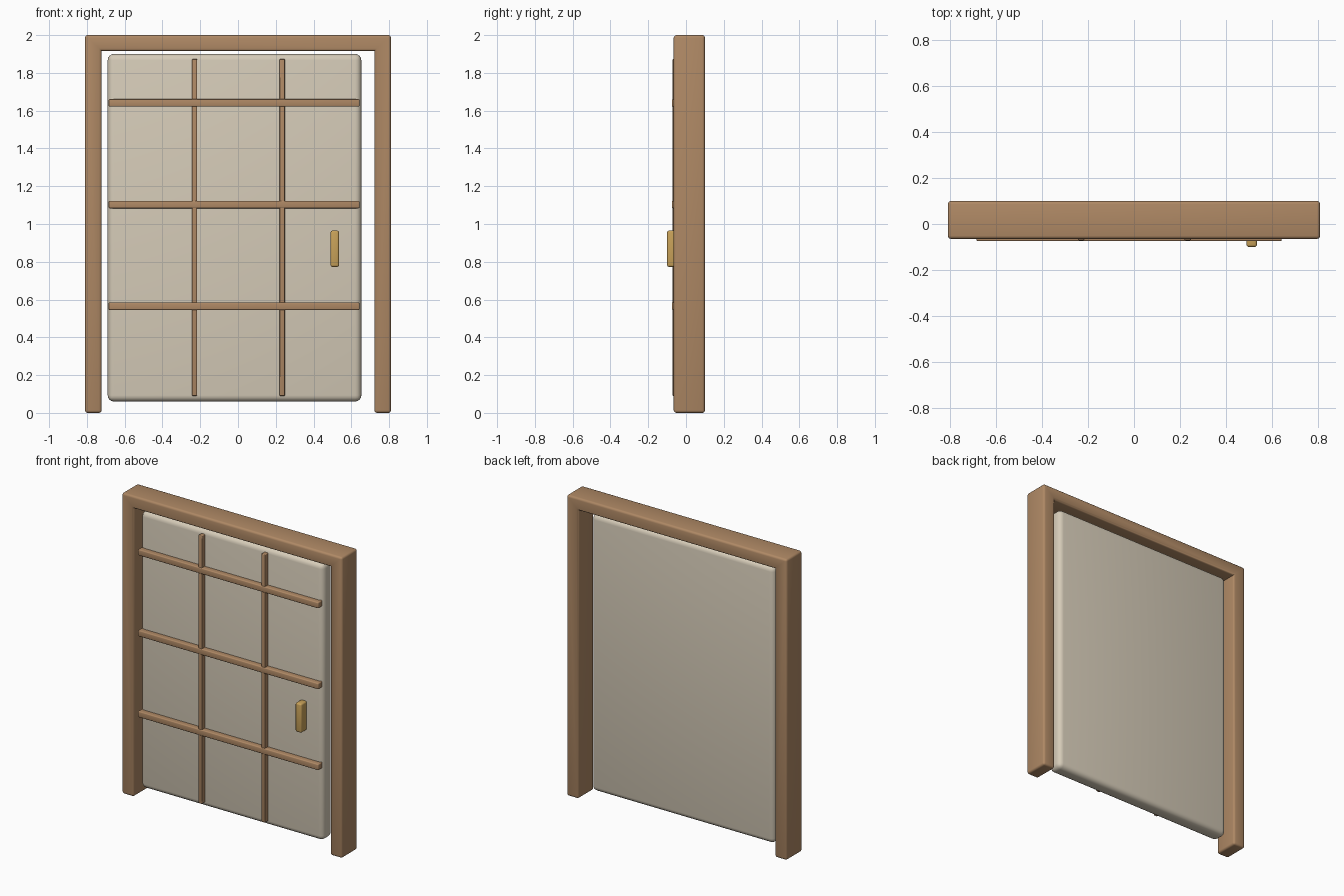
import bpy
import bmesh
from math import radians

if "Cube" in bpy.data.objects:
    bpy.data.objects.remove(bpy.data.objects["Cube"])


def material(name, colour):
    m = bpy.data.materials.new(name)
    m.diffuse_color = (*colour, 1)
    m.use_nodes = True
    m.node_tree.nodes["Principled BSDF"].inputs["Base Color"].default_value = m.diffuse_color
    return m


WOOD = material("wood", (0.43, 0.25, 0.13))
PAPER = material("paper", (0.67, 0.60, 0.48))
BRASS = material("brass", (0.58, 0.36, 0.10))


def rounded_prism(name, outline, y0, y1, radius, mat, segments=3):
    """Extrude an x-z outline from y0 to y1 and round its convex edges."""
    bm = bmesh.new()
    face = bm.faces.new([bm.verts.new((x, y0, z)) for x, z in outline])
    ext = bmesh.ops.extrude_face_region(bm, geom=[face], use_keep_orig=True)
    for v in ext["geom"]:
        if isinstance(v, bmesh.types.BMVert):
            v.co.y = y1
    bmesh.ops.recalc_face_normals(bm, faces=bm.faces)
    bmesh.ops.bevel(bm, geom=[e for e in bm.edges if e.is_convex],
                    offset=radius, offset_type='OFFSET', segments=segments,
                    profile=0.5, affect='EDGES', clamp_overlap=True)
    mesh = bpy.data.meshes.new(name)
    bm.to_mesh(mesh)
    bm.free()
    mesh.materials.append(mat)
    obj = bpy.data.objects.new(name, mesh)
    bpy.context.collection.objects.link(obj)
    bpy.ops.object.select_all(action='DESELECT')
    obj.select_set(True)
    bpy.context.view_layer.objects.active = obj
    bpy.ops.object.shade_smooth_by_angle(angle=radians(40))
    return obj


def box(name, x, z, y, radius, mat, segments=3):
    (x0, x1), (z0, z1) = x, z
    outline = [(x0, z0), (x1, z0), (x1, z1), (x0, z1)]
    return rounded_prism(name, outline, *y, radius, mat, segments)


# Door frame: two posts and a lintel as one U-shaped profile
W, w, H, h = 0.81, 0.722, 2.0, 1.917
rounded_prism("door_frame",
              [(-W, 0), (-w, 0), (-w, h), (w, h), (w, 0), (W, 0), (W, H), (-W, H)],
              -0.065, 0.10, 0.014, WOOD)

# Sliding panel, slightly off centre in the frame
box("door_panel", (-0.69, 0.653), (0.06, 1.90), (-0.04, 0.064), 0.033, PAPER, 4)

# Lattice bars on the front of the panel
for i, x in enumerate((-0.23, 0.234)):
    box(f"vertical_bar_{i + 1}", (x - 0.014, x + 0.014), (0.09, 1.873),
        (-0.071, -0.03), 0.005, WOOD)
for i, z in enumerate((0.565, 1.103, 1.641)):
    box(f"horizontal_bar_{i + 1}", (-0.685, 0.643), (z - 0.02, z + 0.02),
        (-0.075, -0.03), 0.006, WOOD)

# Pull handle
box("handle", (0.49, 0.535), (0.773, 0.965), (-0.10, -0.035), 0.01, BRASS)
